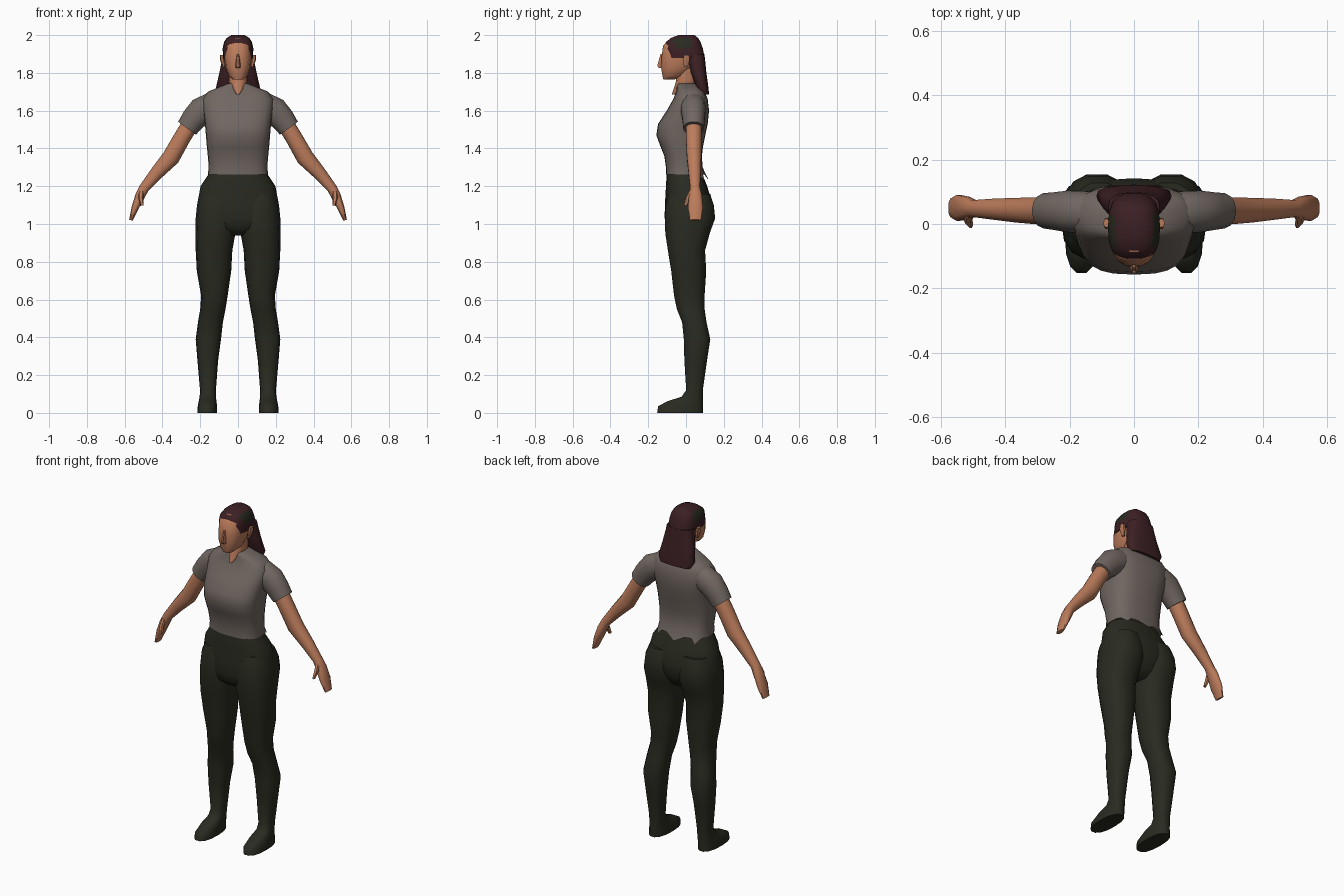
import bpy, bmesh, math
from mathutils import Vector


def material(name, rgb):
    m = bpy.data.materials.new(name)
    m.diffuse_color = (*rgb, 1)
    return m


SKIN = material("skin", (0.50, 0.20, 0.105))
SHIRT = material("shirt_grey", (0.165, 0.135, 0.12))
PANTS = material("dark_olive", (0.022, 0.023, 0.014))
HAIR = material("dark_red_hair", (0.045, 0.014, 0.017))


def unit(i, n, e):
    """Point i of n on a superellipse of exponent e."""
    a = 2 * math.pi * i / n
    c, s = math.cos(a), math.sin(a)
    return (math.copysign(abs(c) ** (2 / e), c), math.copysign(abs(s) ** (2 / e), s))


def skin_rings(name, rings, mat, sides=(1,), angle=55):
    """Join rings of points into closed tubes, once per mirror side."""
    bm = bmesh.new()
    for sx in sides:
        vs = [[bm.verts.new((p[0] * sx, p[1], p[2])) for p in r] for r in rings]
        n = len(vs[0])
        for a, b in zip(vs, vs[1:]):
            for i in range(n):
                bm.faces.new((a[i], a[(i + 1) % n], b[(i + 1) % n], b[i]))
        bm.faces.new(vs[0])
        bm.faces.new(vs[-1])
    bmesh.ops.recalc_face_normals(bm, faces=bm.faces)
    me = bpy.data.meshes.new(name)
    bm.to_mesh(me)
    bm.free()
    me.materials.append(mat)
    ob = bpy.data.objects.new(name, me)
    bpy.context.collection.objects.link(ob)
    bpy.ops.object.select_all(action='DESELECT')
    ob.select_set(True)
    bpy.context.view_layer.objects.active = ob
    bpy.ops.object.shade_smooth_by_angle(angle=math.radians(angle))
    return ob


def stack(rows, n=16, e=2.4):
    """Level rings from rows of (z, centre x, half width, front y, back y)."""
    out = []
    for z, cx, hw, yf, yb in rows:
        cy, hy = (yf + yb) / 2, (yb - yf) / 2
        out.append([(cx + hw * u, cy + hy * v, z)
                    for u, v in (unit(i, n, e) for i in range(n))])
    return out


def limb(rows, n=10):
    """Rings square to a path from rows of (x, y, z, half thickness, half depth)."""
    out = []
    pts = [Vector(r[:3]) for r in rows]
    for k, (x, y, z, h, d) in enumerate(rows):
        t = pts[min(k + 1, len(pts) - 1)] - pts[max(k - 1, 0)]
        side = Vector((-t.z, 0, t.x)).normalized()
        out.append([tuple(pts[k] + side * h * u + Vector((0, d * v, 0)))
                    for u, v in (unit(i, n, 2.2) for i in range(n))])
    return out


BOTH = (1, -1)

# Shirt body, with a ragged hem at the back
torso = stack([
    (1.262, 0, .160, -.106, .100), (1.30, 0, .155, -.106, .088),
    (1.36, 0, .160, -.115, .084), (1.41, 0, .165, -.135, .090),
    (1.47, 0, .170, -.157, .102), (1.53, 0, .175, -.148, .115),
    (1.60, 0, .185, -.102, .122), (1.66, 0, .190, -.068, .115),
    (1.70, 0, .160, -.052, .100), (1.725, 0, .100, -.050, .080),
    (1.745, 0, .050, -.045, .060)], n=24, e=2.8)
torso[0] = [(x, y + .02, z - .03) if y > .05 and i % 3 == 0 else (x, y, z)
            for i, (x, y, z) in enumerate(torso[0])]
skin_rings("shirt_body", torso, SHIRT)

# Short sleeves
skin_rings("sleeves", limb([
    (.09, .035, 1.632, .070, .062), (.145, .037, 1.622, .072, .066),
    (.195, .039, 1.597, .074, .066), (.235, .040, 1.555, .066, .060),
    (.270, .041, 1.507, .058, .056)], 14), SHIRT, BOTH)

# Bare arms and flat hands
skin_rings("arms", limb([
    (.245, .041, 1.54, .045, .045), (.300, .041, 1.450, .045, .043),
    (.355, .043, 1.352, .047, .040), (.430, .046, 1.270, .036, .034),
    (.497, .048, 1.190, .027, .027), (.518, .050, 1.150, .026, .036),
    (.545, .050, 1.085, .019, .042), (.567, .050, 1.02, .010, .030)], 10), SKIN, BOTH)
skin_rings("thumbs", limb([
    (.512, .030, 1.175, .014, .014), (.515, .012, 1.14, .014, .014),
    (.507, -.003, 1.098, .008, .010)], 6), SKIN, BOTH)

# Hips
skin_rings("trouser_hips", stack([
    (1.30, 0, .140, -.095, .075), (1.26, 0, .158, -.103, .088),
    (1.20, 0, .198, -.106, .112), (1.10, 0, .217, -.112, .142),
    (1.03, 0, .221, -.113, .138), (.975, 0, .190, -.100, .105),
    (.94, 0, .060, -.060, .070)], n=20), PANTS)

# Legs running down into the shoes
skin_rings("trouser_legs_and_shoes", stack([
    (1.16, .108, .085, -.095, .130), (1.10, .112, .105, -.110, .150),
    (1.03, .115, .109, -.115, .157), (.95, .120, .106, -.112, .128),
    (.86, .127, .097, -.098, .103), (.75, .127, .091, -.080, .109),
    (.62, .125, .070, -.065, .100), (.55, .133, .067, -.050, .100),
    (.48, .146, .066, -.022, .110), (.39, .157, .067, -.013, .130),
    (.28, .160, .055, -.010, .113), (.12, .159, .042, .000, .090),
    (.085, .160, .043, -.025, .090), (.062, .161, .047, -.100, .091),
    (.035, .162, .051, -.150, .092), (0, .163, .052, -.155, .092)], n=14), PANTS, BOTH)

# Neck, tapering into the open collar
skin_rings("neck", stack([
    (1.685, 0, .006, -.076, -.050), (1.738, 0, .046, -.058, .055),
    (1.76, 0, .050, -.052, .055), (1.83, 0, .050, -.050, .055)], n=12), SKIN)

# Head, nose and ears
skin_rings("head", stack([
    (1.765, 0, .028, -.120, -.060), (1.785, 0, .050, -.126, -.005),
    (1.83, 0, .067, -.134, .040), (1.88, 0, .073, -.132, .060),
    (1.945, 0, .070, -.123, .060), (1.982, 0, .045, -.085, .040)], n=14, e=2.5), SKIN)
skin_rings("nose", stack([
    (1.825, 0, .014, -.145, -.115), (1.838, 0, .014, -.155, -.115),
    (1.90, 0, .006, -.136, -.115)], n=6, e=2), SKIN)
skin_rings("ears", stack([
    (1.83, .074, .007, -.012, .010), (1.87, .084, .012, -.018, .022),
    (1.895, .086, .010, -.012, .018)], n=6, e=2), SKIN, BOTH)

# Hair cap over the skull, with two small dark patches near the crown
cap = skin_rings("hair_cap", stack([
    (1.88, 0, .080, -.110, .100), (1.93, 0, .081, -.113, .090),
    (1.963, 0, .074, -.108, .078), (1.985, 0, .060, -.080, .065),
    (2.0, 0, .035, -.040, .045)], n=18, e=2.8), HAIR)
cap.data.materials.append(PANTS)
for f in cap.data.polygons:
    c = f.center
    if 1.94 < c.z < 1.99 and -.07 < c.y < .01 and abs(c.x) > .04:
        f.material_index = 1

# Long hair falling behind the shoulders
skin_rings("long_hair", stack([
    (1.90, 0, .080, .000, .097), (1.87, 0, .084, .008, .101),
    (1.80, 0, .099, .025, .108), (1.72, 0, .117, .055, .119),
    (1.685, 0, .098, .070, .122)], n=16, e=2.8), HAIR)
